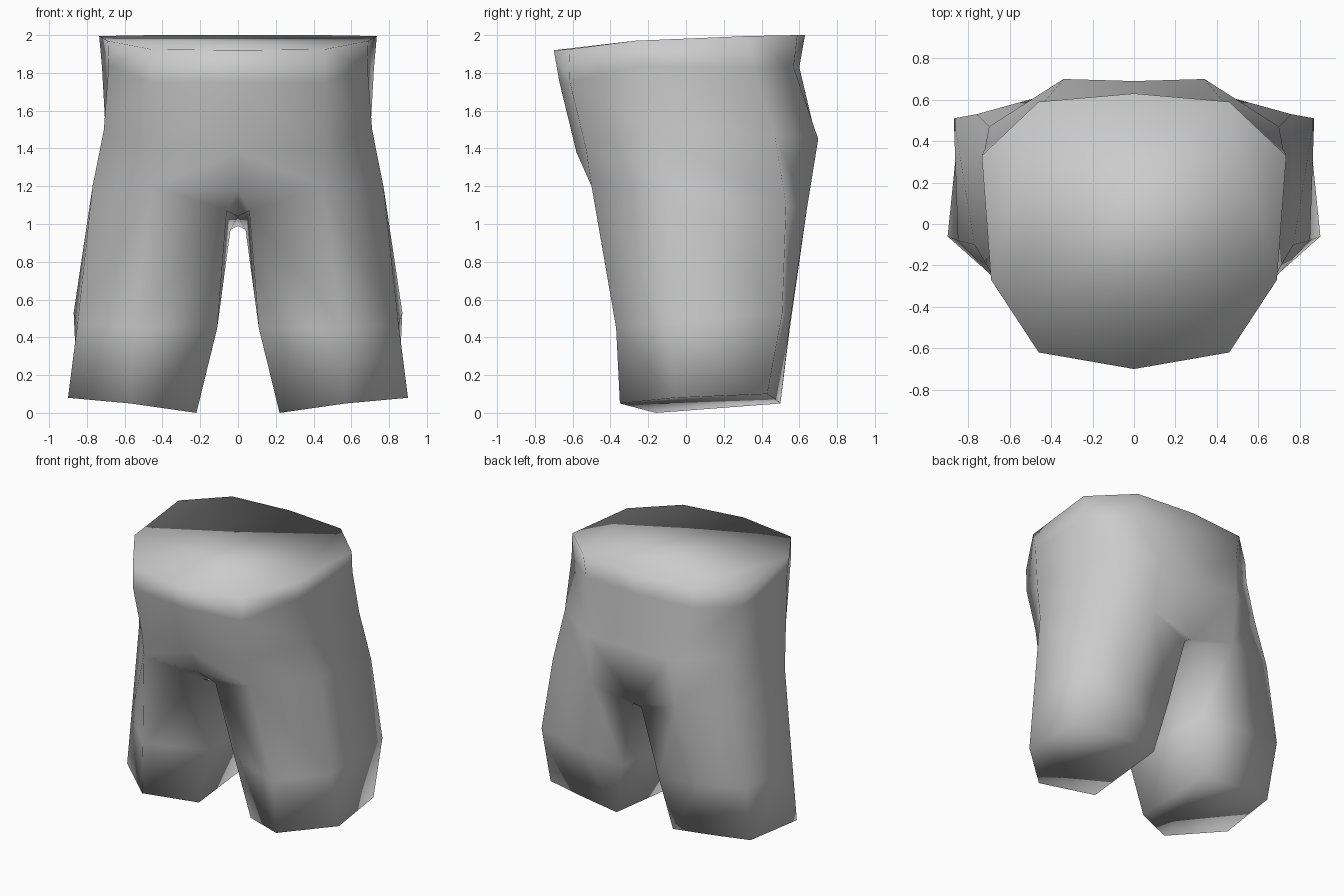
import bpy, bmesh

if "Cube" in bpy.data.objects:
    bpy.data.objects.remove(bpy.data.objects["Cube"])

# Half cross-sections of the hips, from front centre round the side to back centre
hips = [
    [(0, -.70, 1.92), (.46, -.62, 1.925), (.69, -.27, 1.97), (.735, .33, 1.995), (.46, .59, 2.0), (0, .63, 2.0)],
    [(0, -.67, 1.75), (.46, -.615, 1.75), (.685, -.25, 1.84), (.72, .36, 1.83), (.45, .57, 1.83), (0, .60, 1.83)],
    [(0, -.58, 1.38), (.45, -.53, 1.40), (.71, -.20, 1.50), (.70, .47, 1.47), (.34, .70, 1.45), (0, .69, 1.45)],
    [(0, -.48, 1.18), (.45, -.50, 1.20), (.77, -.10, 1.20), (.76, .53, 1.10), (.36, .64, 1.08), (0, .62, .99)],
]
# Inner thigh points that close the top ring of the leg, and the crotch
inner_back, inner_front, crotch = (.04, .60, .97), (.06, -.36, 1.07), (0, -.30, 1.04)
# Leg rings: front, outer, back outer, back, inner back, inner front
legs = [
    [(.55, -.37, .45), (.85, -.08, .47), (.87, .51, .53), (.50, .55, .48), (.15, .55, .45), (.11, -.20, .45)],
    [(.57, -.35, .05), (.90, -.06, .08), (.85, .43, .10), (.55, .47, .075), (.24, .50, .05), (.22, -.16, 0)],
]

bm = bmesh.new()


def add(points):
    return [bm.verts.new(p) for p in points]


def bridge(a, b, closed):
    n = len(a)
    for i in range(n if closed else n - 1):
        j = (i + 1) % n
        bm.faces.new((a[i], b[i], b[j], a[j]))


# Hips
rings = [add(r) for r in hips]
for a, b in zip(rings, rings[1:]):
    bridge(a, b, False)

# Crotch
front, *outer, back = rings[-1]
ib, fi, cr = add([inner_back, inner_front, crotch])
bm.faces.new((front, fi, outer[0]))
bm.faces.new((front, cr, fi))
bm.faces.new((cr, back, ib, fi))
bm.faces.new((back, outer[3], ib))

# Leg
leg = [outer + [ib, fi]] + [add(r) for r in legs]
for a, b in zip(leg, leg[1:]):
    bridge(a, b, True)

# Waist and hem caps
bm.faces.new(rings[0])
bm.faces.new(leg[-1][::-1])

# Mirror the half across the centre and weld the seam
both = bmesh.ops.duplicate(bm, geom=bm.verts[:] + bm.edges[:] + bm.faces[:])["geom"]
copies = [g for g in both if isinstance(g, bmesh.types.BMVert)]
for v in copies:
    v.co.x = -v.co.x
bmesh.ops.reverse_faces(bm, faces=[g for g in both if isinstance(g, bmesh.types.BMFace)])
bmesh.ops.remove_doubles(bm, verts=bm.verts[:], dist=.001)
# Join the two waist halves into one cap
seam = [e for e in bm.edges if all(abs(v.co.x) < .001 and v.co.z > 1.9 for v in e.verts)]
bmesh.ops.dissolve_edges(bm, edges=seam, use_verts=False)
bmesh.ops.recalc_face_normals(bm, faces=bm.faces[:])
for f in bm.faces:
    f.smooth = True

mesh = bpy.data.meshes.new("shorts")
bm.to_mesh(mesh)
bm.free()
grey = bpy.data.materials.new("grey cloth")
grey.diffuse_color = (.6, .6, .6, 1)
grey.use_nodes = True
grey.node_tree.nodes["Principled BSDF"].inputs["Base Color"].default_value = grey.diffuse_color
mesh.materials.append(grey)
bpy.context.collection.objects.link(bpy.data.objects.new("shorts", mesh))
